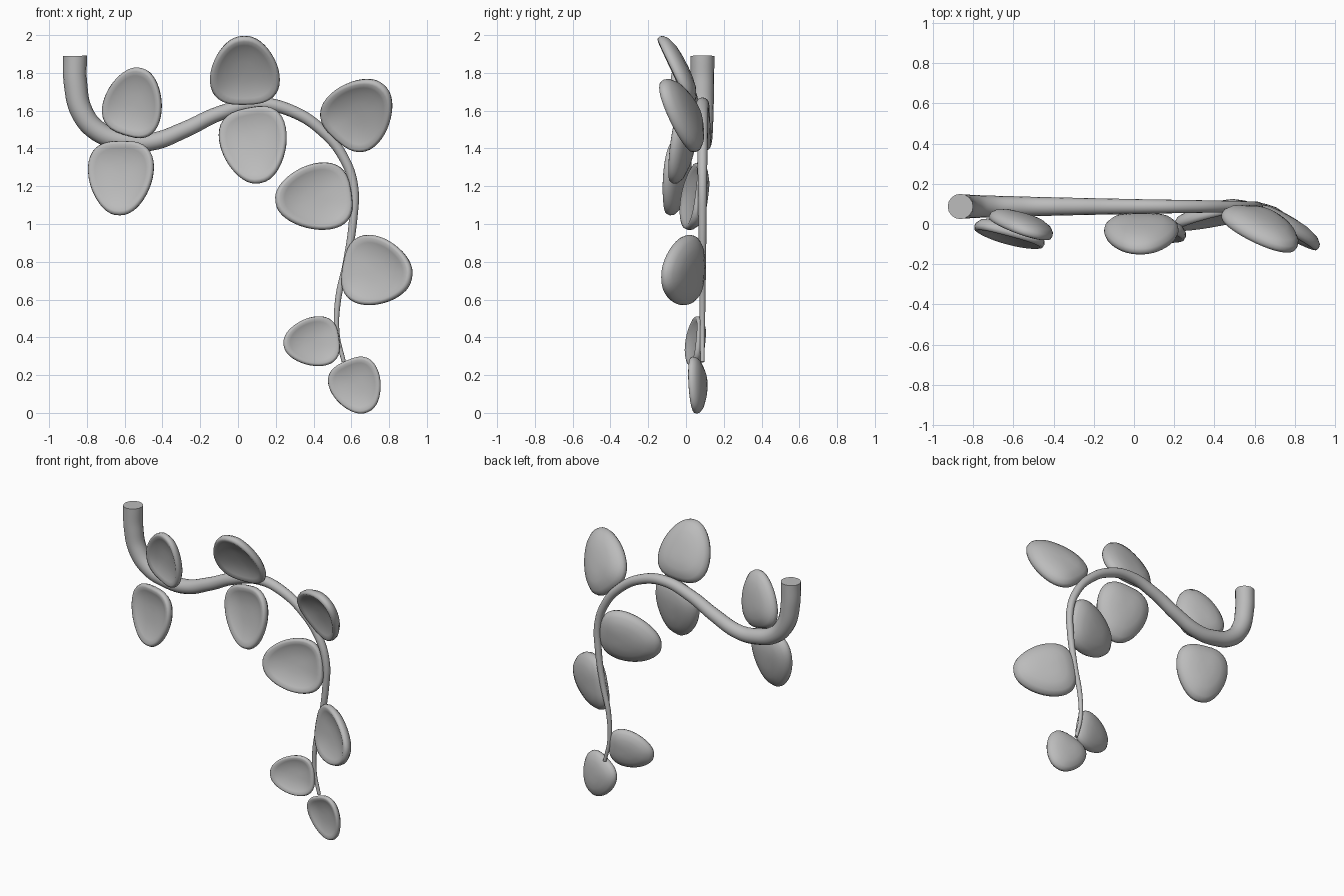
import bpy, bmesh
from math import sin, cos, pi, radians
from mathutils import Vector

cube = bpy.data.objects.get("Cube")
if cube:
    bpy.data.objects.remove(cube, do_unlink=True)

grey = bpy.data.materials.new("plain grey")
grey.use_nodes = True
colour = (0.5, 0.5, 0.5, 1)
grey.diffuse_color = colour
grey.node_tree.nodes["Principled BSDF"].inputs["Base Color"].default_value = colour


def activate(obj):
    bpy.ops.object.select_all(action='DESELECT')
    obj.select_set(True)
    bpy.context.view_layer.objects.active = obj


# Stem: tapering tube along a winding path (x, z, radius)
PATH = [(-.863, 1.89, .063), (-.86, 1.74, .062), (-.825, 1.59, .059),
        (-.74, 1.49, .055), (-.6, 1.44, .051), (-.46, 1.435, .047),
        (-.28, 1.5, .043), (-.1, 1.585, .039), (.1, 1.635, .035),
        (.28, 1.6, .032), (.45, 1.49, .029), (.56, 1.35, .026),
        (.612, 1.2, .024), (.61, 1.03, .022), (.575, .8, .019),
        (.53, .6, .016), (.525, .42, .013), (.56, .27, .011)]
curve = bpy.data.curves.new("stem", 'CURVE')
curve.dimensions = '3D'
curve.bevel_depth = 1
curve.bevel_resolution = 6
curve.resolution_u = 8
curve.use_fill_caps = True
spline = curve.splines.new('BEZIER')
spline.bezier_points.add(len(PATH) - 1)
for point, (x, z, r) in zip(spline.bezier_points, PATH):
    point.co = (x, .087, z)
    point.radius = r
    point.handle_left_type = point.handle_right_type = 'AUTO'
stem = bpy.data.objects.new("stem", curve)
bpy.context.collection.objects.link(stem)
activate(stem)
bpy.ops.object.convert(target='MESH')
stem = bpy.context.object
stem.data.materials.clear()
stem.data.materials.append(grey)
bpy.ops.object.shade_smooth_by_angle(angle=radians(50))

# Leaf cross-section from dished front, round the rim, to domed back (scale, height)
SECTION = [(.3, -.01), (.6, .01), (.78, .04), (.9, .063), (.97, .053),
           (1, .015), (.98, -.03), (.87, -.085), (.6, -.135), (.3, -.155)]
SIDES = 40


def leaf(name, base, tip, width, roll):
    """Egg-shaped dished leaf, broad at the base; roll turns it about its length."""
    base, tip = Vector(base), Vector(tip)
    length = (tip - base).length
    along = (tip - base).normalized()
    side = Vector((along.z, 0, -along.x)).normalized() + Vector((0, roll, 0))
    side = (side - along * side.dot(along)).normalized()
    front = side.cross(along)
    middle = base.lerp(tip, .46)
    bm = bmesh.new()
    rings = []
    for scale, height in SECTION:
        ring = []
        for i in range(SIDES):
            t = 2 * pi * i / SIDES
            s, c = sin(t), cos(t)
            power = .7 if c > 0 else .88
            across = abs(s) ** power * (1 if s > 0 else -1) * (1 + .22 * c) / 1.03
            edge = base + along * length * (.5 - .5 * c) + side * across * width / 2
            ring.append(bm.verts.new(middle + (edge - middle) * scale
                                     + front * height * length))
        rings.append(ring)
    for a, b in zip(rings, rings[1:]):
        for i in range(SIDES):
            j = (i + 1) % SIDES
            bm.faces.new((a[i], a[j], b[j], b[i]))
    # close the middle of both sides
    for ring, height in ((rings[0], -.015), (rings[-1], -.16)):
        hub = bm.verts.new(middle + front * height * length)
        for i in range(SIDES):
            bm.faces.new((hub, ring[i], ring[(i + 1) % SIDES]))
    bmesh.ops.recalc_face_normals(bm, faces=bm.faces[:])
    mesh = bpy.data.meshes.new(name)
    bm.to_mesh(mesh)
    bm.free()
    mesh.materials.append(grey)
    obj = bpy.data.objects.new(name, mesh)
    bpy.context.collection.objects.link(obj)
    activate(obj)
    bpy.ops.object.shade_smooth()


# Leaves in pairs along the stem
leaf("first_upper_leaf", (-.595, .025, 1.47), (-.505, -.05, 1.825), .325, -.27)
leaf("first_lower_leaf", (-.615, -.035, 1.44), (-.625, -.08, 1.045), .36, .27)
leaf("second_upper_leaf", (.04, .035, 1.635), (.03, -.135, 1.995), .37, 0)
leaf("second_lower_leaf", (.055, .01, 1.615), (.12, -.065, 1.215), .365, .18)
leaf("third_upper_leaf", (.52, .075, 1.45), (.772, -.125, 1.735), .362, 0)
leaf("third_lower_leaf", (.6, .08, 1.165), (.197, -.01, 1.115), .36, .13)
leaf("fourth_right_leaf", (.56, .08, .78), (.92, -.115, .715), .372, 0)
leaf("fourth_left_leaf", (.535, .075, .39), (.24, .01, .36), .265, .1)
leaf("end_leaf", (.57, .06, .275), (.69, .052, .005), .28, .22)
